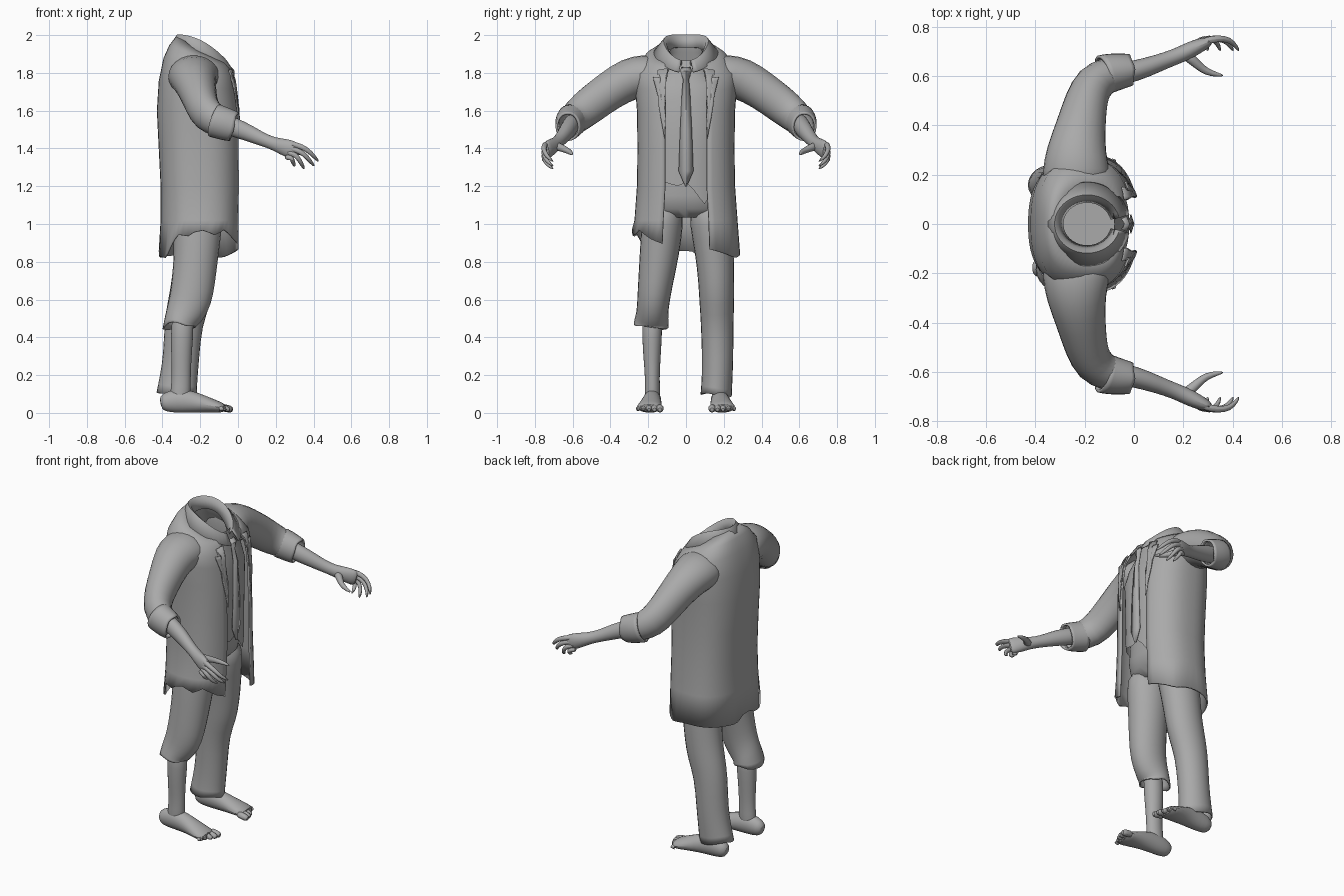
import bpy, bmesh, math, random
from mathutils import Vector

random.seed(4)
grey = bpy.data.materials.new("plain_grey")
grey.diffuse_color = (0.4, 0.4, 0.4, 1)
P = 0.8  # squareness of the torso cross-sections


def finish(name, bm, thick=0, sub=0, mirror=False, wrap=None):
    bmesh.ops.recalc_face_normals(bm, faces=bm.faces)
    me = bpy.data.meshes.new(name)
    bm.to_mesh(me)
    bm.free()
    me.materials.append(grey)
    ob = bpy.data.objects.new(name, me)
    bpy.context.collection.objects.link(ob)
    if mirror:
        m = ob.modifiers.new("mirror", 'MIRROR')
        m.use_axis = (False, True, False)
    if wrap:
        m = ob.modifiers.new("wrap", 'SHRINKWRAP')
        m.target = wrap
        m.wrap_mode = 'ABOVE_SURFACE'
        m.offset = 0.008
    if sub:
        m = ob.modifiers.new("smooth", 'SUBSURF')
        m.levels = m.render_levels = sub
    if thick:
        m = ob.modifiers.new("cloth", 'SOLIDIFY')
        m.thickness = thick
        m.offset = 0
    bpy.ops.object.select_all(action='DESELECT')
    bpy.context.view_layer.objects.active = ob
    ob.select_set(True)
    bpy.ops.object.shade_smooth_by_angle(angle=math.radians(45))
    return ob


def loft(name, rings, closed=True, caps=(False, False), **kw):
    bm = bmesh.new()
    vs = [[bm.verts.new(p) for p in r] for r in rings]
    n = len(vs[0])
    for a, b in zip(vs, vs[1:]):
        for i in range(n if closed else n - 1):
            j = (i + 1) % n
            bm.faces.new((a[i], a[j], b[j], b[i]))
    for flag, r in zip(caps, (vs[0], vs[-1])):
        if flag:
            bm.faces.new(r)
    return finish(name, bm, **kw)


def tube(name, path, ref=(0, 0, 1), n=12, caps=(True, True), jag=0, sub=1, **kw):
    # path entries: x, y, z, radius along ref, radius across
    pts = [Vector(p[:3]) for p in path]
    rings = []
    for i, p in enumerate(path):
        t = (pts[min(i + 1, len(pts) - 1)] - pts[max(i - 1, 0)]).normalized()
        a = Vector(ref)
        a = (a - t * a.dot(t)).normalized()
        b = t.cross(a)
        ring = []
        for k in range(n):
            w = 2 * math.pi * k / n
            q = pts[i] + 1.03 * (a * p[3] * math.cos(w) + b * p[-1] * math.sin(w))
            if jag and i == len(path) - 1:
                q += t * random.uniform(-jag, jag)
            ring.append(q)
        rings.append(ring)
    return loft(name, rings, caps=caps, sub=sub, **kw)


def lerp(table, t):
    for (a, u), (b, v) in zip(table, table[1:]):
        if t <= b:
            return u + (v - u) * max(0, (t - a) / (b - a))
    return table[-1][1]


def oval(z, slope, back, front, hw, gap=0, n=44, hem=None):
    # oval ring starting at the front, optionally leaving a front gap
    c, h = (back + front) / 2, (front - back) / 2
    t0 = math.asin((gap / hw) ** (1 / P)) if gap else 0
    out = []
    for i in range(n):
        t = t0 + (2 * math.pi - 2 * t0) * i / (n - 1 if gap else n)
        s, k = math.sin(t), math.cos(t)
        x = c + h * math.copysign(abs(k) ** P, k)
        y = hw * math.copysign(abs(s) ** P, s)
        out.append((x, y, lerp(hem, t / math.pi) if hem else z + slope * (x + 0.2)))
    return out


# Long open coat with a ragged hem
coat_hem = [(0.1, .87), (.35, .82), (.5, .84), (.8, .83), (.93, .82), (1, .87), (1.07, .83),
            (1.2, .82), (1.3, .91), (1.36, .95), (1.42, .93), (1.5, .97), (1.6, .94),
            (1.68, .97), (1.8, .92), (1.9, .89)]
coat = loft("coat", [
    oval(0, 0, -.415, .01, .282, .125, hem=coat_hem),
    oval(1.02, 0, -.405, .01, .268, .12),
    oval(1.2, 0, -.405, .01, .255, .11),
    oval(1.4, 0, -.415, .01, .252, .11),
    oval(1.6, 0, -.425, .005, .255, .11),
    oval(1.73, -.12, -.415, -.01, .265, .115),
    oval(1.82, -.3, -.39, -.02, .262, .11),
    oval(1.88, -.4, -.36, -.04, .21, .09),
    oval(1.925, -.5, -.325, -.06, .135, .06)], closed=False, thick=0.01)

# Shirt and waistcoat under the coat
vest_hem = [(0, 1.22), (.13, 1.10), (.25, 1.2), (1.75, 1.24), (1.95, 1.20), (2, 1.22)]
loft("waistcoat", [
    oval(0, 0, -.36, -.025, .2, hem=vest_hem),
    oval(1.4, 0, -.38, -.02, .2),
    oval(1.65, 0, -.38, -.02, .21),
    oval(1.78, -.3, -.35, -.045, .19),
    oval(1.86, -.45, -.31, -.065, .12),
    oval(1.92, -.45, -.3, -.08, .105)])


# Folded shirt collar
def collar_ring(hd, hw, zc, n=36, t0=0.22):
    out = []
    for i in range(n):
        t = t0 + (2 * math.pi - 2 * t0) * i / (n - 1)
        k = math.cos(t)
        out.append((-.19 + hd * k, hw * math.sin(t), zc - .07 * k - .035 * k * k))
    return out


loft("collar", [collar_ring(.10, .09, 1.90), collar_ring(.12, .105, 1.955),
                collar_ring(.132, .118, 1.965), collar_ring(.172, .168, 1.905)],
     closed=False, thick=0.008)


def plate(name, outline, thick=0.008, cuts=3, **kw):
    bm = bmesh.new()
    f = bm.faces.new([bm.verts.new(p) for p in outline])
    bmesh.ops.triangulate(bm, faces=[f])
    if cuts:
        bmesh.ops.subdivide_edges(bm, edges=bm.edges[:], cuts=cuts, use_grid_fill=True)
    return finish(name, bm, thick=thick, **kw)


# Notched lapels lying on the coat
for s, side in ((1, "left"), (-1, "right")):
    plate(side + "_lapel", [(0, s * y, z) for y, z in
          ((.115, 1.45), (.155, 1.68), (.19, 1.79), (.145, 1.785), (.165, 1.84), (.11, 1.84), (.112, 1.7))],
          wrap=coat)

# Necktie: knot and hanging blade
loft("necktie", [[(x, -w, z), (x + .012, 0, z), (x, w, z)] for x, w, z in
     ((-.05, .022, 1.83), (-.032, .03, 1.81), (-.035, .014, 1.765), (-.02, .02, 1.7),
      (-.013, .03, 1.5), (-.014, .038, 1.28), (-.016, .003, 1.2))], closed=False, thick=0.006)

# Trousers: hips, one torn short leg, one full leg
loft("hips", [oval(1.3, 0, -.35, -.06, .19), oval(1.15, 0, -.35, -.06, .205),
              oval(1.08, 0, -.345, -.075, .2), oval(1.035, 0, -.31, -.12, .15)], caps=(True, True))
tube("short_trouser_leg", [
    (-.21, -.115, 1.12, .13, .1), (-.215, -.125, 1.0, .13, .108), (-.22, -.14, .85, .115, .102),
    (-.235, -.16, .7, .112, .09), (-.25, -.172, .6, .11, .083), (-.28, -.178, .53, .1, .08),
    (-.305, -.183, .485, .083, .088), (-.31, -.185, .45, .085, .09)],
    ref=(1, 0, 0), caps=(True, False), jag=.028, thick=.008)
tube("long_trouser_leg", [
    (-.21, .12, 1.12, .13, .1), (-.215, .13, 1.0, .13, .108), (-.22, .152, .85, .115, .1),
    (-.235, .16, .7, .112, .092), (-.255, .163, .6, .11, .09), (-.29, .165, .48, .098, .083),
    (-.30, .168, .3, .092, .08), (-.315, .165, .18, .097, .078), (-.325, .16, .1, .104, .08)],
    ref=(1, 0, 0), caps=(True, False), jag=.015, thick=.008)

# Bare shins and feet with five toes
for s, side in ((1, "left"), (-1, "right")):
    tube(side + "_shin", [
        (-.29, s * .178, .54, .06, .055), (-.297, s * .18, .4, .06, .053), (-.3, s * .18, .28, .053, .045),
        (-.3, s * .178, .18, .05, .038), (-.305, s * .178, .1, .055, .042), (-.31, s * .178, .05, .05, .04)],
        ref=(1, 0, 0))
    tube(side + "_foot", [
        (-.412, s * .178, .05, .028, .025), (-.39, s * .178, .055, .05, .042), (-.33, s * .178, .065, .065, .048),
        (-.25, s * .18, .06, .06, .05), (-.18, s * .186, .046, .046, .058),
        (-.11, s * .194, .032, .032, .068), (-.065, s * .196, .024, .022, .066)])
    for i in range(5):
        y = .138 + .029 * i
        r = .021 - .0025 * min(i, 3)
        end = -.025 - .004 * i * i
        tube(f"{side}_toe_{i + 1}", [(-.1, s * y, .027, r), (-.065, s * y, .026, r),
             (end - .02, s * y, .02, r), (end, s * y, .015, r * .6)], n=8)

# Coat sleeves with turned-back cuffs
tube("sleeve", [
    (-.23, .13, 1.775, .11, .14), (-.235, .22, 1.785, .112, .135), (-.235, .3, 1.77, .11, .118),
    (-.215, .4, 1.71, .1, .097), (-.195, .5, 1.635, .097, .085), (-.165, .575, 1.575, .09, .08),
    (-.1, .61, 1.54, .078, .07), (-.045, .618, 1.525, .07, .06)],
    caps=(True, False), thick=.008, mirror=True)
tube("sleeve_cuff", [
    (-.125, .605, 1.548, .085, .077), (-.09, .615, 1.536, .083, .074),
    (-.045, .622, 1.522, .079, .066), (-.02, .625, 1.515, .074, .06)],
    caps=(False, False), jag=.012, thick=.012, mirror=True)

# Bare forearms and palms
tube("forearm", [
    (-.11, .595, 1.55, .05, .045), (-.03, .613, 1.515, .052, .045), (.05, .635, 1.485, .046, .04),
    (.13, .665, 1.447, .035, .033), (.19, .688, 1.425, .034, .033), (.235, .71, 1.41, .044, .034),
    (.285, .733, 1.393, .05, .026), (.31, .742, 1.386, .042, .018)], mirror=True)

# Curled fingers, fanned from top to bottom, and a hooked thumb
for i, (tx, tz) in enumerate(((.428, 1.33), (.405, 1.305), (.352, 1.29), (.3, 1.305))):
    bx, bz = .29 - .008 * i, 1.425 - .023 * i
    mx, mz = bx * .45 + tx * .55, bz * .55 + tz * .45 + .014
    tube(f"finger_{i + 1}", [
        (bx - .02, .733, bz, .016), (bx + .02, .75, bz - .006, .016), (mx, .755, mz, .014),
        (mx * .4 + tx * .6, .738, mz * .4 + tz * .6, .012), (tx, .7, tz, .005)], n=8, mirror=True)
tube("thumb", [
    (.2, .695, 1.415, .026), (.24, .665, 1.405, .022), (.275, .63, 1.39, .017),
    (.315, .61, 1.378, .014), (.365, .602, 1.368, .005)], n=8, mirror=True)
